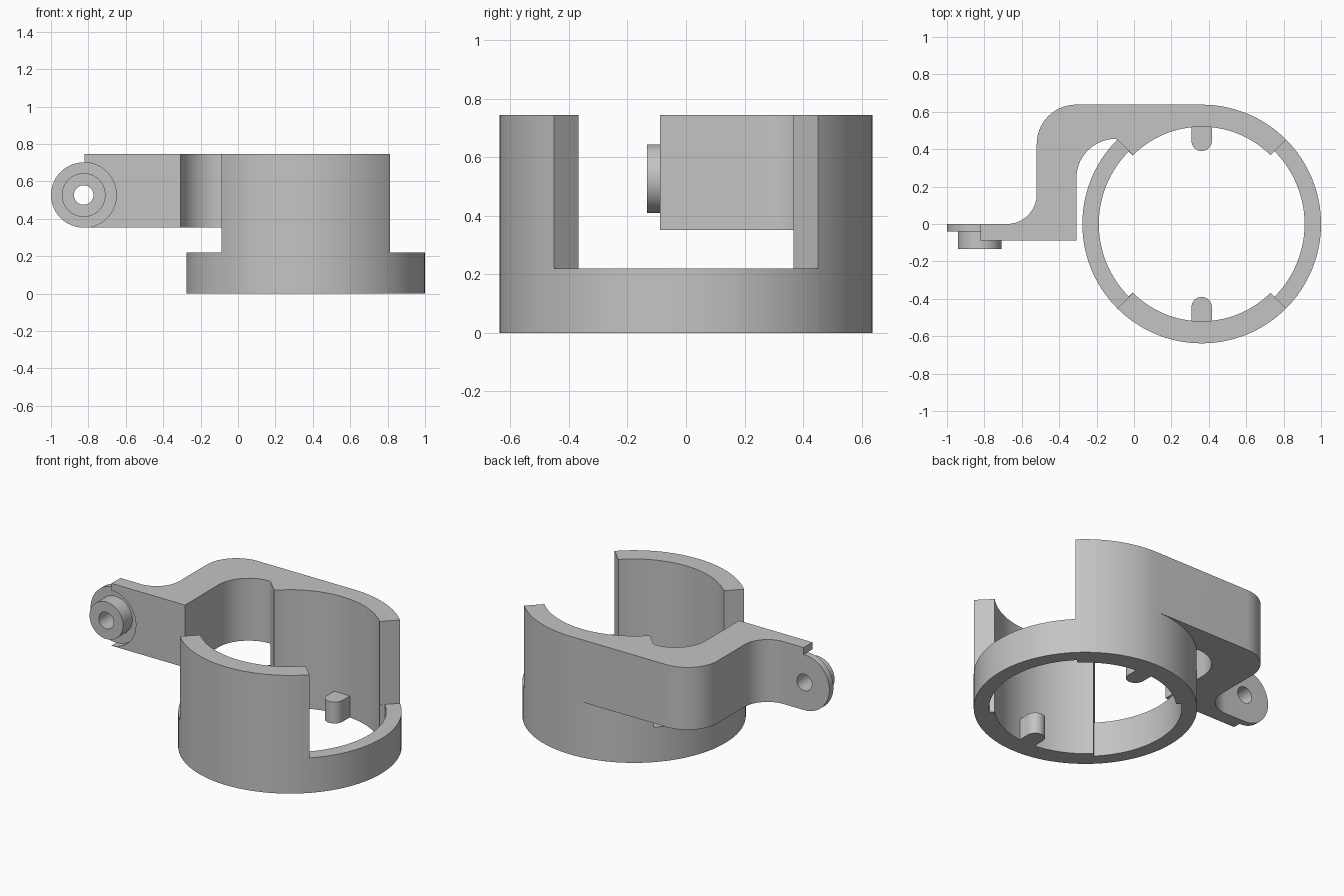
import bpy, bmesh, math
from mathutils import Matrix, Vector

cube = bpy.data.objects.get("Cube")
if cube:
    bpy.data.objects.remove(cube)

CX, R_OUT, R_WALL, R_RING = 0.362, 0.638, 0.52, 0.55
TOP, RING_TOP = 0.745, 0.22
PIVOT_X, PIVOT_Z = -0.825, 0.527

grey = bpy.data.materials.new("plain_grey")
grey.use_nodes = True
grey.diffuse_color = (0.55, 0.55, 0.55, 1)
grey.node_tree.nodes["Principled BSDF"].inputs["Base Color"].default_value = grey.diffuse_color


def arc(cx, cy, r, a0, a1, n):
    """Points on an arc, angles in degrees."""
    angles = [math.radians(a0 + (a1 - a0) * i / n) for i in range(n + 1)]
    return [(cx + r * math.cos(a), cy + r * math.sin(a)) for a in angles]


def prism(name, outline, z0, z1):
    """Closed outline in xy extruded from z0 to z1."""
    bm = bmesh.new()
    face = bm.faces.new([bm.verts.new((x, y, z0)) for x, y in outline])
    ext = bmesh.ops.extrude_face_region(bm, geom=[face])
    moved = [v for v in ext["geom"] if isinstance(v, bmesh.types.BMVert)]
    bmesh.ops.translate(bm, verts=moved, vec=Vector((0, 0, z1 - z0)))
    bmesh.ops.recalc_face_normals(bm, faces=bm.faces)
    mesh = bpy.data.meshes.new(name)
    bm.to_mesh(mesh)
    bm.free()
    mesh.materials.append(grey)
    obj = bpy.data.objects.new(name, mesh)
    bpy.context.scene.collection.objects.link(obj)
    return obj


def disc(name, r, y0, y1):
    """Cylinder along y, centred on the pivot."""
    obj = prism(name, arc(0, 0, r, 0, 360, 64)[:-1], -y1, -y0)
    obj.data.transform(Matrix.Translation((PIVOT_X, 0, PIVOT_Z)) @ Matrix.Rotation(math.pi / 2, 4, "X"))
    return obj


def sector(r0, r1, middle, half):
    """Outline of part of a ring around the body axis."""
    return (arc(CX, 0, r1, middle - half, middle + half, 32)
            + arc(CX, 0, r0, middle + half, middle - half, 32))


def combine(target, tool, operation):
    """Apply a boolean and remove the tool."""
    tool.hide_render = True
    mod = target.modifiers.new("cut", "BOOLEAN")
    mod.object, mod.operation, mod.solver = tool, operation, "EXACT"
    bpy.context.view_layer.objects.active = target
    bpy.ops.object.modifier_apply(modifier=mod.name)
    bpy.data.objects.remove(tool)


# Round body: a tube with side openings above a thinner base ring
body = prism("clamp_body", arc(CX, 0, R_OUT, 0, 360, 128)[:-1], 0, TOP)
combine(body, prism("bore", arc(CX, 0, R_WALL, 0, 360, 128)[:-1], -0.1, 1), "DIFFERENCE")
for middle in (0, 180):
    combine(body, prism("side_opening", sector(0.4, 0.9, middle, 45), RING_TOP, 1), "DIFFERENCE")
    combine(body, prism("ring_relief", sector(0.45, R_RING, middle, 44.9), -0.1, 0.3), "DIFFERENCE")

# Swept arm running from the back wall to the pivot plate
outline = [(CX, R_OUT)]
outline += arc(-0.31, R_OUT - 0.21, 0.21, 90, 180, 24)
outline += arc(-0.68, 0.16, 0.16, 0, -90, 20)
outline += [(-0.82, 0), (-0.82, -0.088), (-0.308, -0.088)]
outline += arc(-0.098, 0.245, 0.21, 180, 90, 24)
outline += arc(CX, 0, R_OUT, 135, 135, 1)[:1]
outline += arc(CX, 0, 0.58, 133, 90, 24)
arm = prism("arm", outline, 0.352, TOP)

# Pivot: round lug, shallow pocket, raised boss and through hole
combine(arm, disc("lug_pocket", 0.1745, -0.2, -0.04), "DIFFERENCE")
combine(arm, disc("lug", 0.1745, -0.04, 0), "UNION")
combine(arm, disc("boss", 0.117, -0.133, -0.02), "UNION")
combine(arm, disc("pivot_hole", 0.052, -0.3, 0.1), "DIFFERENCE")
combine(body, arm, "UNION")

# Round-nosed pegs pointing inwards, level with the underside
for side in (1, -1):
    nose = arc(CX, side * 0.445, 0.055, 0, -180 * side, 16)
    root = [(CX - 0.055, side * 0.56), (CX + 0.055, side * 0.56)]
    combine(body, prism("peg", nose + root, 0, 0.135), "UNION")

# Smooth the curved walls, keep the edges crisp
bpy.ops.object.select_all(action="DESELECT")
body.select_set(True)
bpy.context.view_layer.objects.active = body
bpy.ops.object.shade_smooth_by_angle(angle=math.radians(25))
